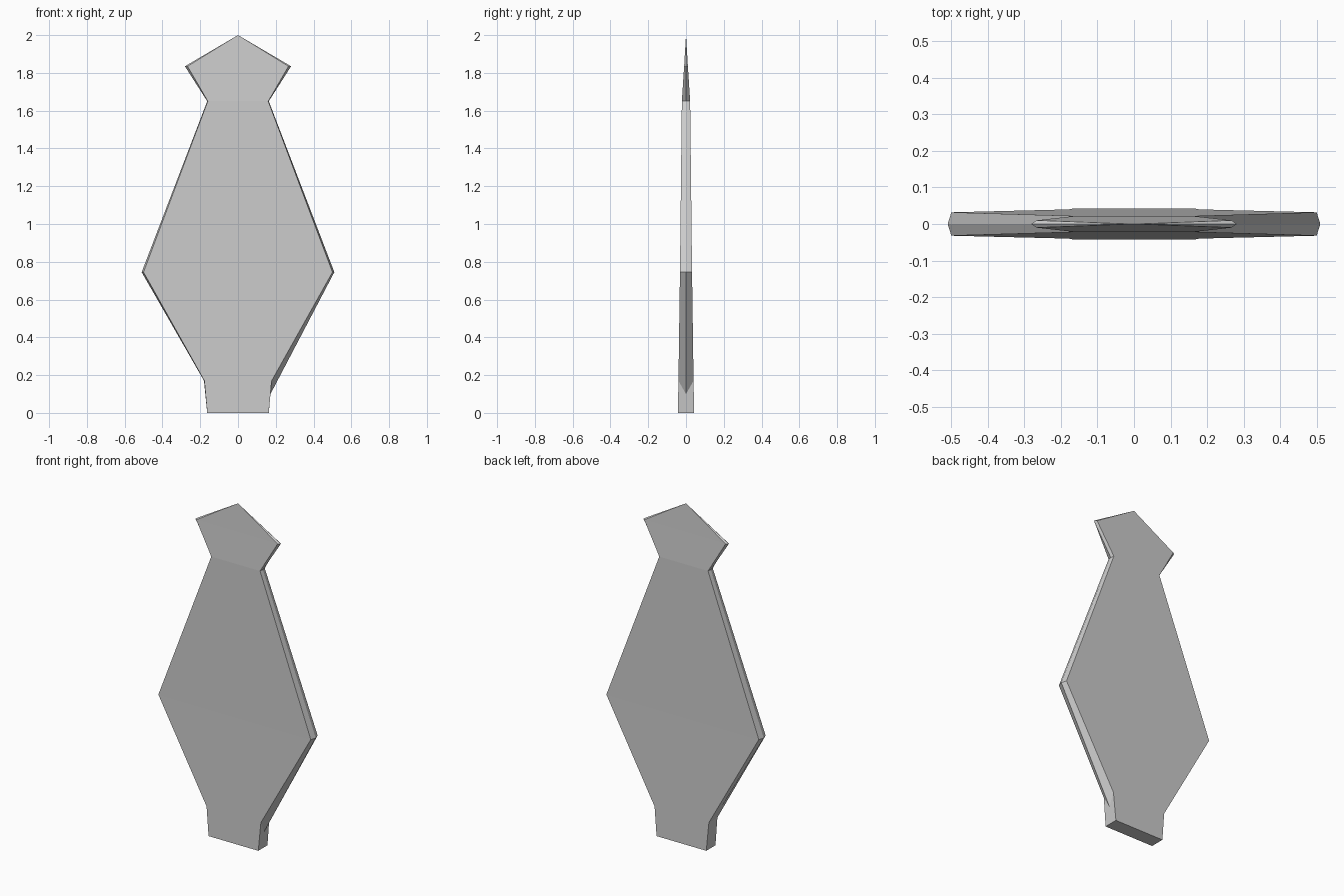
import bpy, bmesh

if "Cube" in bpy.data.objects:
    bpy.data.objects.remove(bpy.data.objects["Cube"])

# levels: face half-width, z, half-thickness, centre-edge half-width
levels = [
    (0.163, 0.00, 0.043, 0.163),
    (0.178, 0.17, 0.040, 0.180),
    (0.500, 0.745, 0.032, 0.510),
    (0.160, 1.65, 0.022, 0.163),
    (0.267, 1.835, 0.010, 0.281),
]

bm = bmesh.new()
rings = []
for i, (w, z, t, m) in enumerate(levels):
    # the right centre edge dips lower at the tang shoulder
    right = (0.172, 0, 0.10) if i == 1 else (m, 0, z)
    pts = [(-w, -t, z), (w, -t, z), right, (w, t, z), (-w, t, z), (-m, 0, z)]
    rings.append([bm.verts.new(p) for p in pts])

# blade skin
for a, b in zip(rings, rings[1:]):
    for k in range(6):
        n = (k + 1) % 6
        bm.faces.new((a[k], a[n], b[n], b[k]))

# pointed tip and flat base
tip = bm.verts.new((0, 0, 2.0))
for k in range(6):
    bm.faces.new((rings[-1][k], rings[-1][(k + 1) % 6], tip))
bm.faces.new(rings[0][::-1])
bmesh.ops.recalc_face_normals(bm, faces=bm.faces[:])

mesh = bpy.data.meshes.new("blade")
bm.to_mesh(mesh)
bm.free()
blade = bpy.data.objects.new("blade", mesh)
bpy.context.collection.objects.link(blade)
